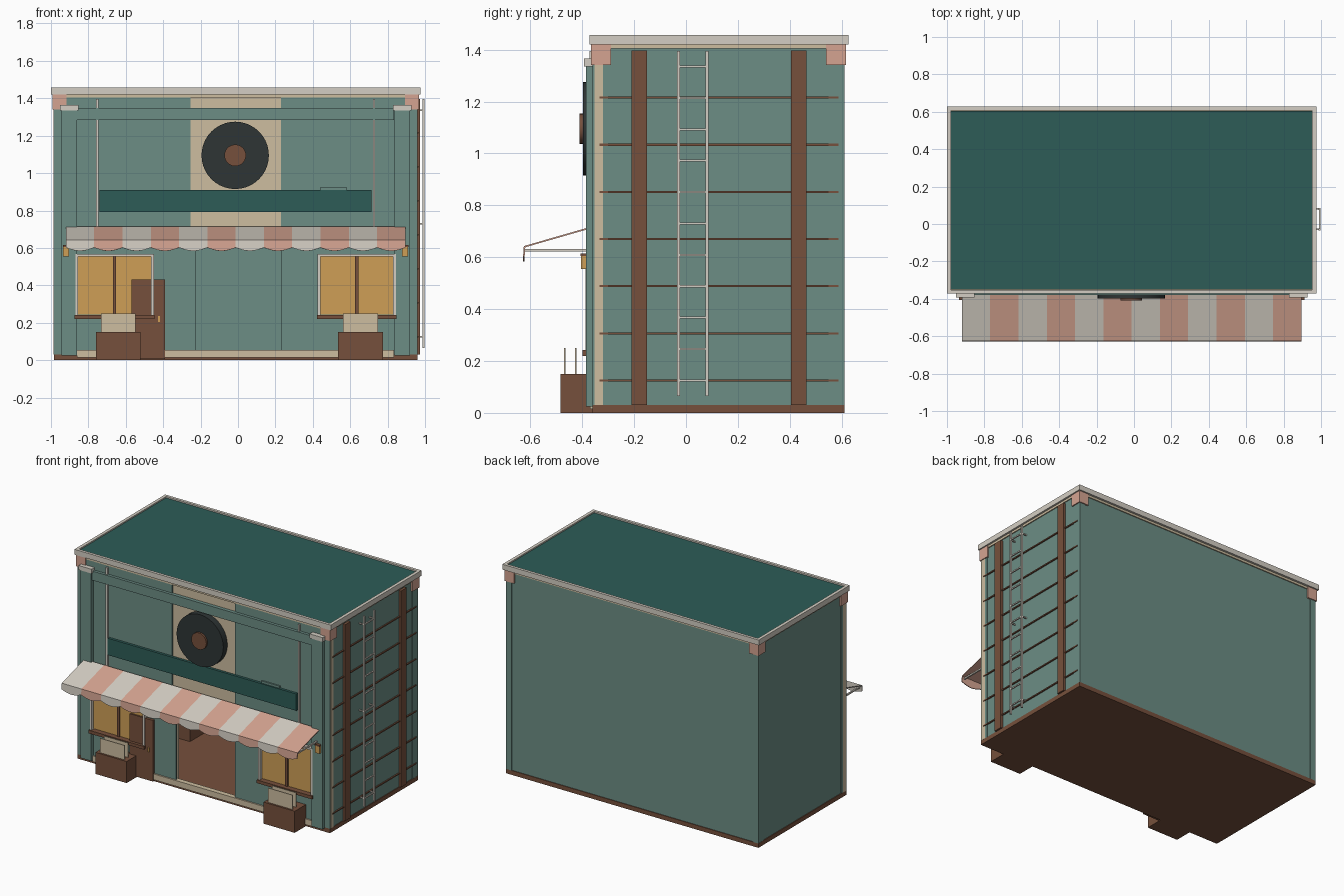
import bpy, bmesh, math
from mathutils import Matrix, Vector


def mat(name, r, g, b):
    def lin(c):
        c /= 255
        return c / 12.92 if c <= 0.04045 else ((c + 0.055) / 1.055) ** 2.4
    m = bpy.data.materials.new(name)
    m.diffuse_color = (lin(r), lin(g), lin(b), 1)
    return m


TEAL = mat("sage_teal", 108, 141, 133)
DARK = mat("dark_teal", 45, 92, 87)
CREAM = mat("cream", 212, 206, 195)
PINK = mat("salmon", 213, 164, 145)
BROWN = mat("brown", 118, 80, 60)
TAN = mat("tan", 205, 189, 160)
YELLOW = mat("amber", 207, 159, 86)
BLACK = mat("charcoal", 46, 53, 53)
CX = -0.0125  # building centre line


def finish(name, bm, *mats):
    me = bpy.data.meshes.new(name)
    bm.normal_update()
    bm.to_mesh(me)
    bm.free()
    for m in mats:
        me.materials.append(m)
    ob = bpy.data.objects.new(name, me)
    bpy.context.collection.objects.link(ob)
    return ob


def add_box(bm, x, y, z):
    size = Matrix.Diagonal((x[1] - x[0], y[1] - y[0], z[1] - z[0], 1))
    mid = Matrix.Translation((sum(x) / 2, sum(y) / 2, sum(z) / 2))
    bmesh.ops.create_cube(bm, size=1, matrix=mid @ size)


def boxes(name, m, *parts):
    bm = bmesh.new()
    for p in parts:
        add_box(bm, *p)
    return finish(name, bm, m)


def pair(name, m, d, y, z):
    """Two boxes mirrored about the building centre."""
    return boxes(name, m, ((CX + d[0], CX + d[1]), y, z),
                 ((CX - d[1], CX - d[0]), y, z))


def disc(name, m, x, z, r, y0, y1, n=32):
    bm = bmesh.new()
    mx = Matrix.Translation((x, (y0 + y1) / 2, z)) @ Matrix.Rotation(math.pi / 2, 4, 'X')
    bmesh.ops.create_cone(bm, cap_ends=True, segments=n, radius1=r, radius2=r,
                          depth=y1 - y0, matrix=mx)
    ob = finish(name, bm, m)
    for p in ob.data.polygons:
        p.use_smooth = abs(p.normal.y) < 0.5
    return ob


# hollow shell: floor, walls, ceiling
boxes("base_floor", BROWN, ((-0.985, 0.96), (-0.36, 0.61), (0, 0.03)))
pair("side_walls", TEAL, (0.935, 0.9675), (-0.32, 0.605), (0.03, 1.415))
boxes("back_wall", TEAL, ((-0.98, 0.955), (0.58, 0.605), (0.03, 1.415)))
pair("rear_corner_strips", TEAL, (0.93, 0.9715), (0.55, 0.61), (0.03, 1.41))
pair("front_corner_strips", TEAL, (0.93, 0.9715), (-0.32, -0.30), (0.03, 1.41))

# tan front slab with the doorway left open, teal cladding over it
boxes("front_slab", TAN,
      ((-0.986, -0.23), (-0.352, -0.32), (0.03, 1.415)),
      ((0.23, 0.961), (-0.352, -0.32), (0.03, 1.415)),
      ((-0.23, 0.23), (-0.352, -0.32), (0.62, 1.415)))
boxes("front_cladding", TEAL,
      ((-0.985, -0.255), (-0.36, -0.352), (0.03, 1.405)),
      ((-0.255, -0.225), (-0.36, -0.352), (0.03, 0.68)),
      ((0.23, 0.96), (-0.36, -0.352), (0.03, 1.405)))
boxes("front_plinth", TAN, ((-0.86, 0.835), (-0.37, -0.335), (0.015, 0.055)))
boxes("indoor_counter", BROWN, ((-0.8, -0.51), (0.2, 0.4), (0.03, 0.3)))

# roof with a raised rim and corner brackets
boxes("eave_strip", TAN, ((-0.987, 0.962), (-0.362, 0.612), (1.405, 1.42)))
boxes("roof_deck", DARK, ((-0.978, 0.953), (-0.35, 0.605), (1.42, 1.448)))
boxes("roof_rim", CREAM,
      ((-1, 0.975), (-0.372, -0.352), (1.42, 1.457)),
      ((-1, 0.975), (0.607, 0.627), (1.42, 1.457)),
      ((-1, -0.978), (-0.352, 0.607), (1.42, 1.457)),
      ((0.953, 0.975), (-0.352, 0.607), (1.42, 1.457)))
for tag, y in (("front", (-0.366, -0.29)), ("rear", (0.54, 0.617))):
    pair(tag + "_brackets", PINK, (0.905, 0.979), y, (1.34, 1.42))

# pilasters and lintel
pair("pilasters", TEAL, (0.848, 0.932), (-0.386, -0.355), (0.025, 1.335))
pair("pilaster_caps", CREAM, (0.84, 0.94), (-0.393, -0.355), (1.335, 1.365))
boxes("lintel", TEAL, ((-0.86, 0.835), (-0.38, -0.355), (1.283, 1.347)))

# hanging rods, sign board, round emblem
pair("hanging_rods", CREAM, (0.734, 0.746), (-0.372, -0.36), (0.7, 1.395))
boxes("sign_board", DARK, ((-0.74, 0.713), (-0.378, -0.36), (0.793, 0.91)))
boxes("sign_clip", TEAL, ((0.44, 0.58), (-0.37, -0.36), (0.91, 0.925)))
disc("emblem_disc", BLACK, -0.015, 1.095, 0.18, -0.397, -0.352, 40)
disc("emblem_hub", BROWN, -0.015, 1.095, 0.058, -0.41, -0.395, 24)

# striped awning with a scalloped valance
bm = bmesh.new()
N, X0, X1, SEG = 12, -0.92, 0.895, 8
w = (X1 - X0) / N
for i in range(N):
    a = X0 + i * w
    top = [(a, -0.375, 0.715), (a + w, -0.375, 0.715)]
    edge = [(a + w, -0.625, 0.643), (a, -0.625, 0.643)]
    arc = [(a + w * k / SEG, -0.628, 0.602 - 0.018 * math.sin(math.pi * k / SEG))
           for k in range(SEG + 1)]
    for ring in (top[::-1] + edge[::-1], edge + arc):
        f = bm.faces.new([bm.verts.new(v) for v in ring])
        f.material_index = i % 2
        f.normal_update()
        if f.normal.z - f.normal.y < 0:
            f.normal_flip()
awning = finish("awning", bm, CREAM, PINK)
sol = awning.modifiers.new("thickness", 'SOLIDIFY')
sol.thickness = 0.006
pair("awning_arms", CREAM, (0.885, 0.895), (-0.622, -0.36), (0.622, 0.632))

# windows, sills, planter boxes and cards
for side, x in (("left", -0.66), ("right", 0.635)):
    boxes(side + "_window_glass", YELLOW,
          ((x - 0.195, x + 0.195), (-0.366, -0.358), (0.245, 0.555)))
    boxes(side + "_window_mullion", BROWN,
          ((x - 0.009, x + 0.009), (-0.376, -0.358), (0.245, 0.555)))
    boxes(side + "_window_frame", CREAM,
          ((x - 0.21, x - 0.195), (-0.388, -0.358), (0.24, 0.567)),
          ((x + 0.195, x + 0.21), (-0.388, -0.358), (0.24, 0.567)),
          ((x - 0.195, x + 0.195), (-0.388, -0.358), (0.553, 0.567)))
    boxes(side + "_window_sill", BROWN,
          ((x - 0.213, x + 0.213), (-0.398, -0.355), (0.22, 0.242)))
    p = x + 0.02
    boxes(side + "_planter", BROWN, ((p - 0.12, p + 0.12), (-0.483, -0.36), (0, 0.15)))
    boxes(side + "_planter_cards", TAN,
          *[((p - 0.093, p + 0.093), (y - 0.003, y + 0.003), (0.148, 0.25))
            for y in (-0.467, -0.425)])

# low side door with knob
boxes("low_door", BROWN, ((-0.57, -0.39), (-0.378, -0.35), (0.005, 0.43)))
boxes("door_knob", YELLOW, ((-0.428, -0.416), (-0.386, -0.376), (0.205, 0.235)))

# wall lanterns
pair("lanterns", YELLOW, (0.89, 0.922), (-0.404, -0.382), (0.555, 0.605))
pair("lantern_tops", BROWN, (0.888, 0.924), (-0.406, -0.38), (0.605, 0.615))

# right side: timber posts, clapboard lines and ladder
boxes("side_posts", BROWN,
      *[((0.95, 0.972), (y, y + 0.06), (0.03, 1.397)) for y in (-0.211, 0.405)])
boxes("side_battens", BROWN,
      *[((0.95, 0.964), (-0.333, 0.588), (z - 0.004, z + 0.004))
        for z in [0.125 + 0.1817 * i for i in range(7)]])
rails = [((0.986, 0.998), (y - 0.005, y + 0.005), (0.065, 1.395)) for y in (-0.029, 0.081)]
rungs = [((0.988, 0.997), (-0.029, 0.081), (z - 0.004, z + 0.004))
         for z in [0.125 + 0.121 * i for i in range(11)]]
mounts = [((0.955, 0.99), (y - 0.004, y + 0.004), (z - 0.004, z + 0.004))
          for y in (-0.029, 0.081) for z in (0.125, 0.73, 1.335)]
boxes("ladder", CREAM, *(rails + rungs + mounts))
